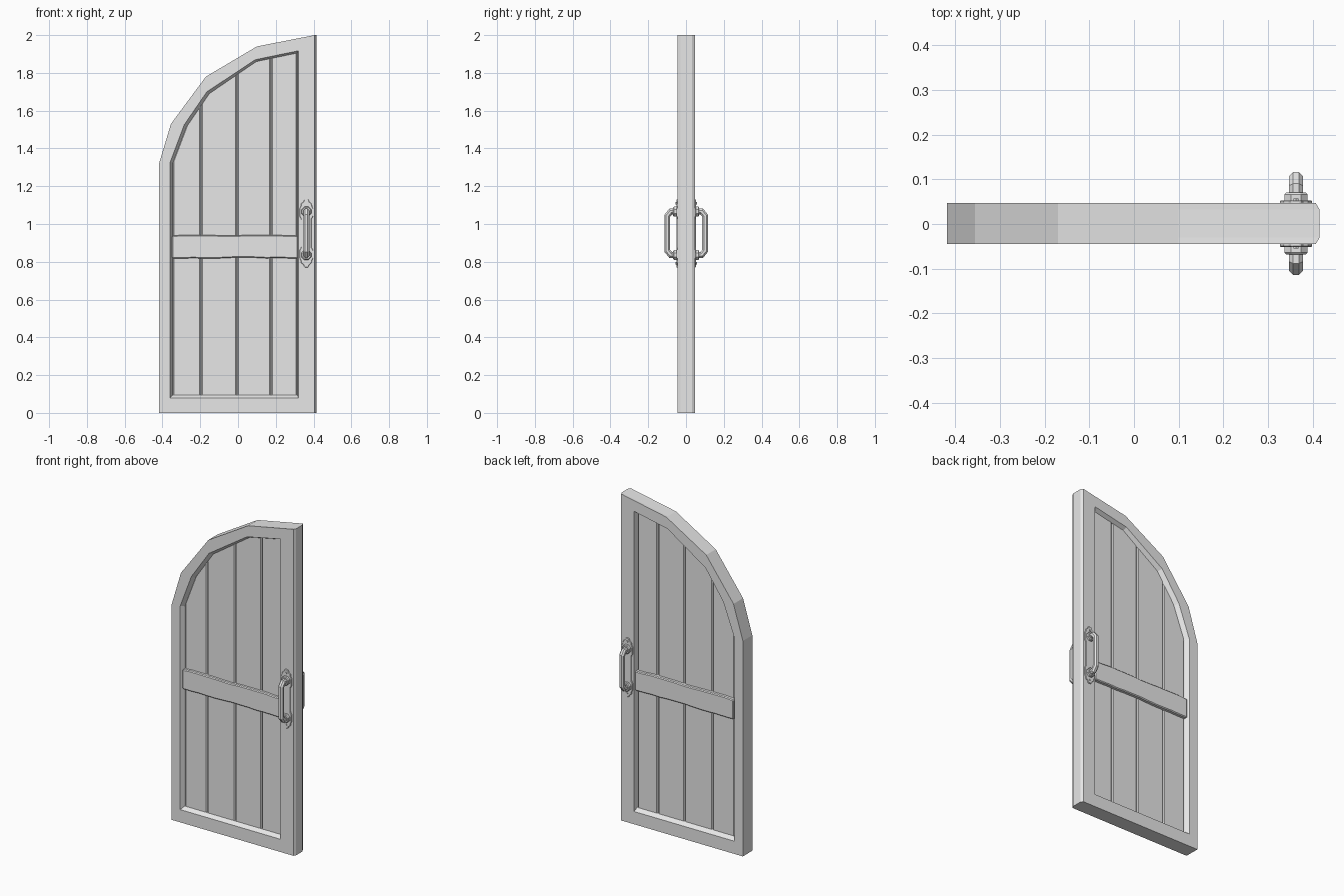
import bpy, bmesh, math, random
from mathutils import Vector

random.seed(4)
cube = bpy.data.objects.get("Cube")
if cube:
    bpy.data.objects.remove(cube, do_unlink=True)

grey = bpy.data.materials.new("plain_grey")
grey.use_nodes = True
grey.diffuse_color = (0.8, 0.8, 0.8, 1)
grey.node_tree.nodes["Principled BSDF"].inputs["Base Color"].default_value = (0.8, 0.8, 0.8, 1)


def finish(name, bm, bevel=0):
    bmesh.ops.recalc_face_normals(bm, faces=bm.faces)
    mesh = bpy.data.meshes.new(name)
    bm.to_mesh(mesh)
    bm.free()
    mesh.materials.append(grey)
    obj = bpy.data.objects.new(name, mesh)
    bpy.context.collection.objects.link(obj)
    if bevel:
        mod = obj.modifiers.new("bevel", "BEVEL")
        mod.width, mod.segments, mod.limit_method = bevel, 1, "ANGLE"
    return obj


def bridge(bm, a, b):
    for i in range(len(a)):
        j = (i + 1) % len(a)
        bm.faces.new((a[i], a[j], b[j], b[i]))


def prism(name, outline, y0, y1, bevel=0):
    """Solid made from an x-z outline between two depths."""
    bm = bmesh.new()
    a, b = [[bm.verts.new((x, y, z)) for x, z in outline] for y in (y0, y1)]
    bm.faces.new(a)
    bm.faces.new(b)
    bridge(bm, a, b)
    return finish(name, bm, bevel)


# Outlines of the frame: outside, opening at the surface, opening at the planks
OUTER = [(-0.418, 0), (-0.418, 1.32), (-0.355, 1.53), (-0.17, 1.78),
         (0.10, 1.94), (0.415, 2.0), (0.415, 0)]
INNER = [(-0.36, 0.078), (-0.36, 1.325), (-0.285, 1.525), (-0.165, 1.70),
         (0.092, 1.87), (0.32, 1.917), (0.32, 0.078)]
DEEP = [(-0.346, 0.095), (-0.346, 1.32), (-0.272, 1.515), (-0.152, 1.69),
        (0.097, 1.86), (0.314, 1.905), (0.314, 0.095)]
EASED = [(min(x, 0.406), z) for x, z in OUTER]
FRONT, BACK, PANEL = -0.045, 0.047, 0.022

# Frame with a chamfered closing edge and a sloped opening
bm = bmesh.new()
section = [(DEEP, -PANEL), (INNER, FRONT), (EASED, FRONT), (OUTER, FRONT + 0.015),
           (OUTER, BACK - 0.015), (EASED, BACK), (INNER, BACK), (DEEP, PANEL)]
loops = [[bm.verts.new((x, y, z)) for x, z in pts] for pts, y in section]
for i, loop in enumerate(loops):
    bridge(bm, loop, loops[(i + 1) % len(loops)])
finish("door_frame", bm)


# Planks, cut to the arch
def arch_height(x):
    arch = DEEP[1:6]
    for (xa, za), (xb, zb) in zip(arch, arch[1:]):
        if xa <= x <= xb:
            return za + (zb - za) * (x - xa) / (xb - xa) + 0.01
    return arch[-1][1]


seams = [-0.346, -0.195, -0.005, 0.175, 0.314]
for n, (left, right) in enumerate(zip(seams, seams[1:])):
    a, b = left + 0.002, right - 0.002
    xs = [a] + [x for x, z in DEEP[1:6] if a < x < b] + [b]
    top = [(x, arch_height(x)) for x in xs]
    prism(f"plank_{n + 1}", [(b, 0.088), (a, 0.088)] + top, -PANEL, PANEL, 0.006)
prism("plank_core", [(x, z) for x, z in DEEP], -0.012, 0.012)

# Hand-hewn cross rail, slightly wavy on its long edges
steps = 12
rail_x = [-0.35 + 0.667 * i / steps for i in range(steps + 1)]
wave = lambda z: z + random.uniform(-0.003, 0.003)
rail = [(x, wave(0.82)) for x in rail_x] + [(x, wave(0.94)) for x in reversed(rail_x)]
prism("cross_rail", rail, FRONT + 0.004, BACK - 0.004, 0.005)

# Handles on both faces
HX, HZ = 0.362, 0.951
quarter = [(0.027, 0), (0.027, 0.075), (0.036, 0.09), (0.036, 0.13), (0.029, 0.145),
           (0.027, 0.158), (0.016, 0.166), (0.010, 0.180)]
upper = quarter + [(-x, z) for x, z in reversed(quarter)]
backplate = upper + [(-x, -z) for x, z in upper[1:-1]]


def tube(name, path, radius, sides=8):
    """Sweep a faceted ring along a y-z path with mitred corners."""
    bm = bmesh.new()
    pts = [Vector(p) for p in path]
    rings = []
    for i, p in enumerate(pts):
        before = (p - pts[i - 1]).normalized() if i else None
        after = (pts[i + 1] - p).normalized() if i < len(pts) - 1 else None
        before, after = before or after, after or before
        along = (before + after).normalized()
        across = Vector((-along.y, along.x)) / along.dot(before)
        ring = []
        for k in range(sides):
            t = math.tau * (k + 0.5) / sides
            q = p + across * radius * math.sin(t)
            ring.append(bm.verts.new((HX + radius * math.cos(t), q.x, q.y)))
        rings.append(ring)
    for a, b in zip(rings, rings[1:]):
        bridge(bm, a, b)
    bm.faces.new(rings[0])
    bm.faces.new(rings[-1])
    return finish(name, bm)


for side, s, face in (("front", -1, FRONT), ("back", 1, BACK)):
    prism(f"{side}_handle_plate", [(HX + x, HZ + z) for x, z in backplate],
          face - s * 0.005, face + s * 0.006, 0.002)
    out = face + s * 0.054
    half = 0.115
    grip = [(face, -half), (out - s * 0.018, -half), (out, -half + 0.022),
            (out, half - 0.022), (out - s * 0.018, half), (face, half)]
    tube(f"{side}_handle_grip", [(y, HZ + z) for y, z in grip], 0.0165)
    for label, z in (("lower", -half), ("upper", half)):
        collar = tube(f"{side}_{label}_collar",
                      [(face, HZ + z), (face + s * 0.023, HZ + z)], 0.028)
        mod = collar.modifiers.new("bevel", "BEVEL")
        mod.width, mod.segments, mod.limit_method = 0.004, 1, "ANGLE"
        mod.angle_limit = math.radians(60)
        # Small nail beyond each collar
        tube(f"{side}_{label}_nail",
             [(face, HZ + z * 1.38), (face + s * 0.010, HZ + z * 1.38)], 0.006, 6)
